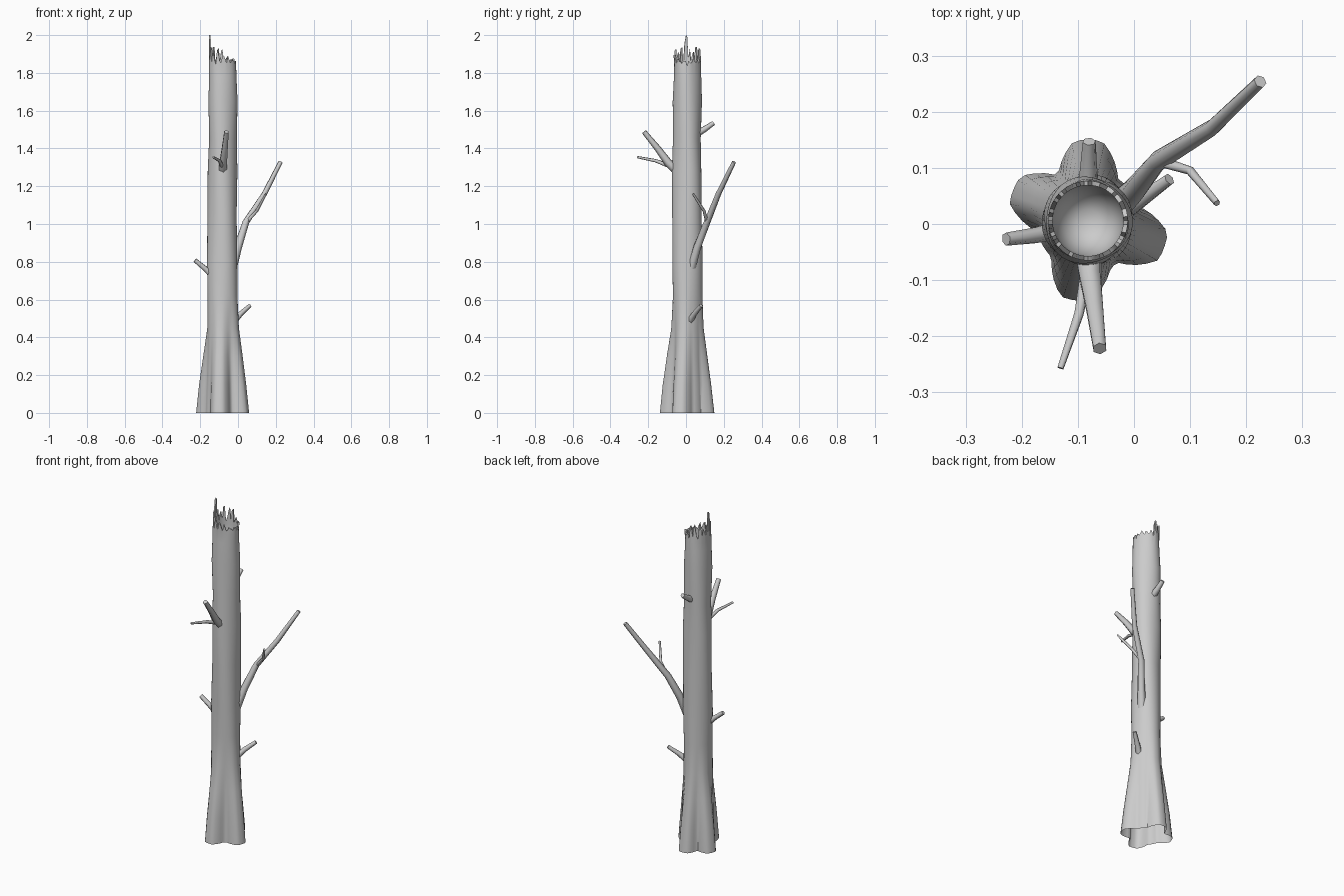
import bpy, bmesh, math, random
from mathutils import Vector

random.seed(4)
cube = bpy.data.objects.get("Cube")
if cube:
    bpy.data.objects.remove(cube, do_unlink=True)

wood = bpy.data.materials.new("weathered grey wood")
wood.use_nodes = True
GREY = (0.6, 0.6, 0.6, 1)
wood.diffuse_color = GREY
wood.node_tree.nodes["Principled BSDF"].inputs["Base Color"].default_value = GREY


def finish(bm, name, angle=40):
    bmesh.ops.recalc_face_normals(bm, faces=bm.faces)
    mesh = bpy.data.meshes.new(name)
    bm.to_mesh(mesh)
    bm.free()
    mesh.materials.append(wood)
    obj = bpy.data.objects.new(name, mesh)
    bpy.context.collection.objects.link(obj)
    bpy.ops.object.select_all(action="DESELECT")
    bpy.context.view_layer.objects.active = obj
    obj.select_set(True)
    bpy.ops.object.shade_smooth_by_angle(angle=math.radians(angle))
    return obj


def bridge(bm, a, b):
    n = len(a)
    for i in range(n):
        j = (i + 1) % n
        bm.faces.new((a[i], a[j], b[j], b[i]))


# Trunk: rings with root lobes at the foot and a splintered, hollow top
SIDES = 60
CX, CY = -0.082, 0.006
ROOTS = [math.radians(a) for a in (90, 157, 261, 341)]
# height, radius, root spread
RINGS = [(0, 0.092, 0.052), (0.15, 0.088, 0.04), (0.3, 0.083, 0.024),
         (0.45, 0.079, 0.006), (0.62, 0.078, 0), (0.8, 0.08, 0),
         (1.05, 0.077, 0), (1.28, 0.078, 0), (1.45, 0.073, 0),
         (1.65, 0.077, 0), (1.78, 0.072, 0), (1.83, 0.071, 0)]


def lobe(a):
    d = min(abs(math.remainder(a - r, math.tau)) for r in ROOTS)
    return max(0, min(1, (0.62 - d) / 0.44))


def point(a, r, z):
    return (CX + r * math.cos(a), CY + r * math.sin(a), z)


angles = [math.tau * i / SIDES for i in range(SIDES)]
bm = bmesh.new()
rings = []
for z, r, spread in RINGS:
    ring = []
    for a in angles:
        bump = 0.003 * math.sin(3 * a + 5 * z) * min(1, z * 3)
        ring.append(bm.verts.new(point(a, r + spread * lobe(a) + bump, z)))
    rings.append(ring)

# Splinters two to three columns wide, taller toward the right side
heights = []
while len(heights) < SIDES:
    a = math.tau * len(heights) / SIDES
    tip = 1.905 - 0.03 * math.cos(a) + random.uniform(-0.025, 0.035)
    heights += [random.uniform(1.835, 1.865), tip, tip - random.uniform(0, 0.02)]
    if random.random() < 0.4:
        heights.append(random.uniform(1.85, 1.88))
heights = heights[:SIDES]
heights[SIDES // 2 - 1:SIDES // 2 + 2] = [1.87, 2.0, 1.995]

for r in (0.071, 0.063):
    rings.append([bm.verts.new(point(a, r, h)) for a, h in zip(angles, heights)])
# Inside wall and bowl floor of the hollow
for z, r in ((1.83, 0.063), (1.75, 0.06), (1.71, 0.045), (1.69, 0.02)):
    rings.append([bm.verts.new(point(a, r, z)) for a in angles])
for lower, upper in zip(rings, rings[1:]):
    bridge(bm, lower, upper)
bm.faces.new(rings[-1])
finish(bm, "trunk")


# Branches: tapered hexagonal tubes with flat broken ends
def branch(name, path, r0, r1, sides=6):
    pts = [Vector(p) for p in path]
    bm = bmesh.new()
    loops = []
    for i, p in enumerate(pts):
        t = (pts[min(i + 1, len(pts) - 1)] - pts[max(i - 1, 0)]).normalized()
        u = t.cross(Vector((0.3, -0.2, 1))).normalized()
        v = t.cross(u)
        r = r0 + (r1 - r0) * i / (len(pts) - 1)
        loops.append([bm.verts.new(p + r * (u * math.cos(k * math.tau / sides)
                                            + v * math.sin(k * math.tau / sides)))
                      for k in range(sides)])
    for a, b in zip(loops, loops[1:]):
        bridge(bm, a, b)
    bm.faces.new(loops[0])
    bm.faces.new(loops[-1])
    finish(bm, name, 65)


branch("long_branch", [(-0.03, 0.03, 0.77), (0, 0.06, 0.88), (0.042, 0.112, 1.01),
                       (0.14, 0.172, 1.16), (0.225, 0.254, 1.328)], 0.025, 0.012)
branch("long_branch_twig", [(0.045, 0.112, 1.01), (0.1, 0.095, 1.07),
                            (0.148, 0.037, 1.16)], 0.01, 0.006)
branch("right_stub", [(-0.14, -0.012, 0.73), (-0.175, -0.02, 0.765),
                      (-0.228, -0.027, 0.808)], 0.017, 0.012)
branch("left_stub", [(-0.02, 0.02, 0.485), (0.015, 0.045, 0.525),
                     (0.063, 0.08, 0.568)], 0.018, 0.011)
branch("front_branch", [(-0.082, -0.05, 1.285), (-0.078, -0.095, 1.325),
                        (-0.07, -0.15, 1.4), (-0.061, -0.222, 1.488)], 0.026, 0.013)
branch("front_twig", [(-0.082, -0.07, 1.3), (-0.098, -0.16, 1.335),
                      (-0.131, -0.257, 1.354)], 0.012, 0.006)
branch("back_stub", [(-0.082, 0.06, 1.48), (-0.081, 0.1, 1.503),
                     (-0.08, 0.147, 1.535)], 0.02, 0.012)
